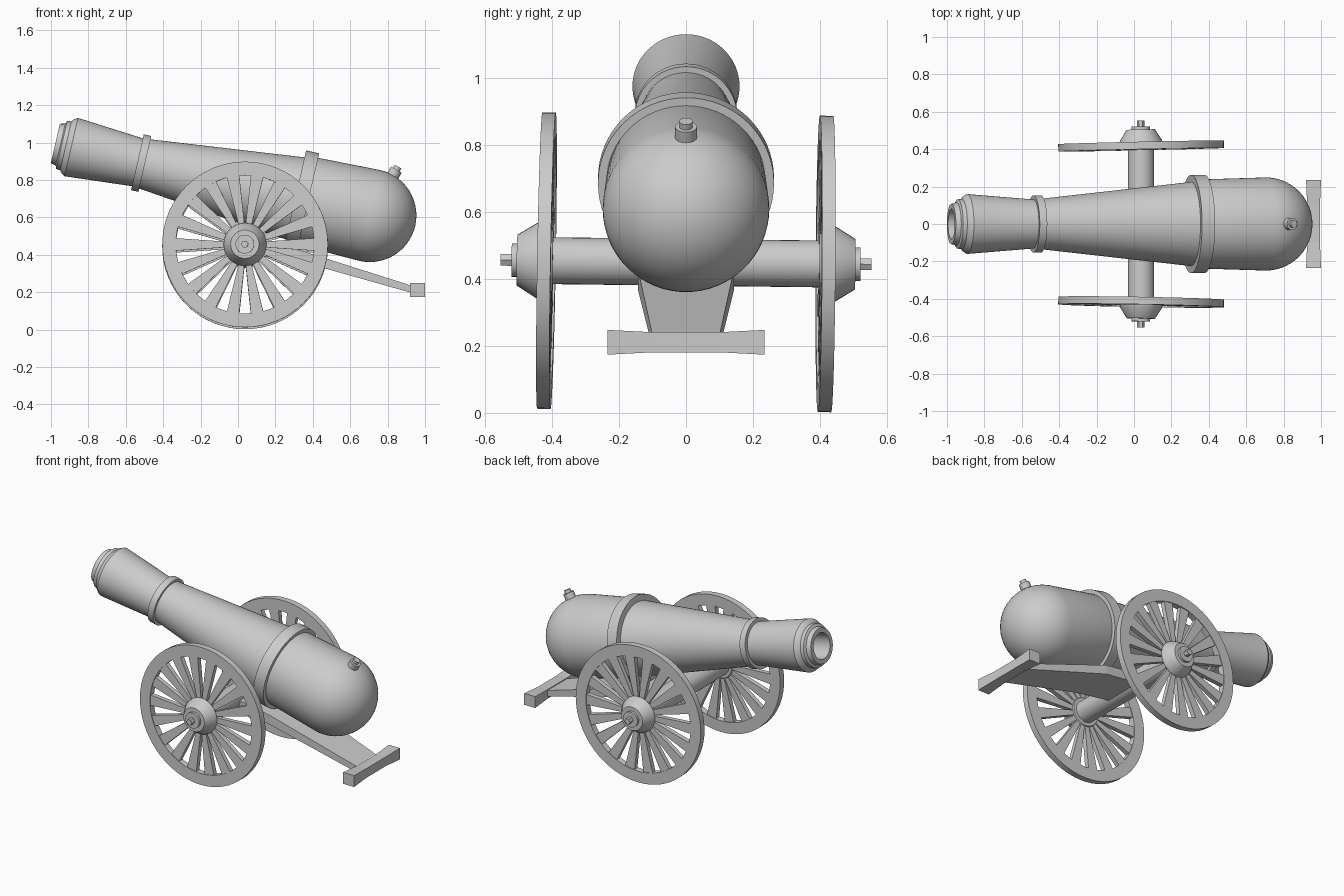
import bpy, bmesh, math
from mathutils import Matrix, Vector

if "Cube" in bpy.data.objects:
    bpy.data.objects.remove(bpy.data.objects["Cube"])

grey = bpy.data.materials.new("light_grey")
grey.diffuse_color = (0.6, 0.6, 0.6, 1)
grey.use_nodes = True
grey.node_tree.nodes["Principled BSDF"].inputs["Base Color"].default_value = grey.diffuse_color


def finish(name, bm, smooth=True):
    bmesh.ops.remove_doubles(bm, verts=bm.verts, dist=1e-5)
    bmesh.ops.recalc_face_normals(bm, faces=bm.faces)
    me = bpy.data.meshes.new(name)
    bm.to_mesh(me)
    bm.free()
    me.materials.append(grey)
    ob = bpy.data.objects.new(name, me)
    bpy.context.collection.objects.link(ob)
    if smooth:
        bpy.ops.object.select_all(action='DESELECT')
        ob.select_set(True)
        bpy.context.view_layer.objects.active = ob
        bpy.ops.object.shade_smooth_by_angle(angle=math.radians(30))
    return ob


def lathe(name, profile, matrix, segs=64, closed=False):
    """Spin (radius, height) points round local z, then place with matrix."""
    bm = bmesh.new()
    vs = [bm.verts.new((r, 0, h)) for r, h in profile]
    pairs = list(zip(vs, vs[1:])) + ([(vs[-1], vs[0])] if closed else [])
    edges = [bm.edges.new(p) for p in pairs]
    bmesh.ops.spin(bm, geom=vs + edges, cent=(0, 0, 0), axis=(0, 0, 1),
                   angle=2 * math.pi, steps=segs, use_duplicate=False)
    bmesh.ops.transform(bm, matrix=matrix, verts=bm.verts)
    return finish(name, bm)


def loft(bm, sections):
    """Skin equal-sized point loops and cap both ends."""
    rings = [[bm.verts.new(p) for p in s] for s in sections]
    n = len(rings[0])
    for a, b in zip(rings, rings[1:]):
        for i in range(n):
            j = (i + 1) % n
            bm.faces.new((a[i], a[j], b[j], b[i]))
    bm.faces.new(rings[0])
    bm.faces.new(rings[-1])


def along(origin, direction):
    return Matrix.Translation(origin) @ Vector(direction).to_track_quat('Z', 'Y').to_matrix().to_4x4()


# barrel: rounded breech, tapered body, flared muzzle with stepped lip and bore
tilt = math.radians(12.9)
axis = along((0.705, 0, 0.61), (-math.cos(tilt), 0, math.sin(tilt)))
R = 0.249
dome = [(R * math.sin(a), -R * math.cos(a)) for a in (math.pi / 2 * i / 14 for i in range(15))]
dome[0] = (0, -R)
lathe("barrel", dome + [
    (0.238, 0.36), (0.225, 0.41), (0.135, 1.234), (0.131, 1.273), (0.160, 1.638),
    (0.150, 1.655), (0.134, 1.668), (0.132, 1.690), (0.115, 1.697), (0.108, 1.725),
    (0.080, 1.725), (0.080, 1.30), (0, 1.30)], axis)

# reinforcing bands
for name, r, lo, hi, inner in (("rear_band", 0.263, 0.338, 0.41, 0.20),
                               ("front_band", 0.153, 1.234, 1.275, 0.11)):
    lathe(name, [(inner, lo), (r, lo), (r, hi), (inner, hi)], axis, closed=True)

# vent knob on the breech
lathe("vent_knob", [(0, 0.22), (0.033, 0.22), (0.033, 0.283), (0.02, 0.283),
                    (0.02, 0.302), (0, 0.302)],
      along((0.705, 0, 0.61), (0.5, 0, 0.866)), 16)

# axle
front_c, rear_c = Vector((0.038, -0.417, 0.455)), Vector((0.038, 0.417, 0.445))
lathe("axle", [(0, 0), (0.07, 0), (0.07, 0.834), (0, 0.834)],
      along(front_c, rear_c - front_c), 32)

# wheels: rim, flared spokes, hub and pin; local z points outward
SPOKES = 18
for side, c, toe, lean, out in (("front", front_c, -0.018, -0.0175, -1),
                                ("rear", rear_c, 0.022, -0.007, 1)):
    m = (Matrix.Translation(c) @ Matrix.Rotation(toe, 4, 'Z') @ Matrix.Rotation(lean, 4, 'X')
         @ Matrix.Rotation(-out * math.pi / 2, 4, 'X'))
    lathe(side + "_wheel_rim", [(0.37, -0.02), (0.443, -0.02), (0.443, 0.02), (0.37, 0.02)],
          m, 64, closed=True)
    lathe(side + "_hub", [(0, -0.02), (0.09, -0.02), (0.115, 0.015), (0.112, 0.03),
                          (0.076, 0.088), (0.05, 0.088), (0.05, 0.104), (0, 0.104)], m, 32)
    lathe(side + "_axle_pin", [(0, 0.09), (0.02, 0.09), (0.02, 0.137), (0, 0.137)], m, 6)
    bm = bmesh.new()
    for k in range(SPOKES):
        rot = m @ Matrix.Rotation(2 * math.pi * k / SPOKES, 4, 'Z')
        loft(bm, [[rot @ Vector((r, y, z)) for y, z in ((-w, -t), (w, -t), (w, t), (-w, t))]
                  for r, w, t in ((0.07, 0.013, 0.014), (0.376, 0.034, 0.015))])
    finish(side + "_wheel_spokes", bm, smooth=False)

# trail: flat stock over the axle, bending down to the ground bar
bm = bmesh.new()
loft(bm, [[(x, -w, lo), (x, w, lo), (x, w, hi), (x, -w, hi)] for x, w, lo, hi in (
    (0.0, 0.13, 0.41, 0.475), (0.33, 0.143, 0.365, 0.425), (0.94, 0.10, 0.193, 0.231))])
finish("trail", bm, smooth=False)

# cross bar at the end of the trail, slightly thicker at its ends
bm = bmesh.new()
loft(bm, [[(0.96 - a, y, 0.211 - b), (0.96 + a, y, 0.211 - b),
           (0.96 + a, y, 0.211 + b), (0.96 - a, y, 0.211 + b)]
          for y, a, b in ((-0.235, 0.04, 0.037), (-0.10, 0.034, 0.030),
                          (0.10, 0.034, 0.030), (0.235, 0.04, 0.037))])
finish("trail_cross_bar", bm, smooth=False)
